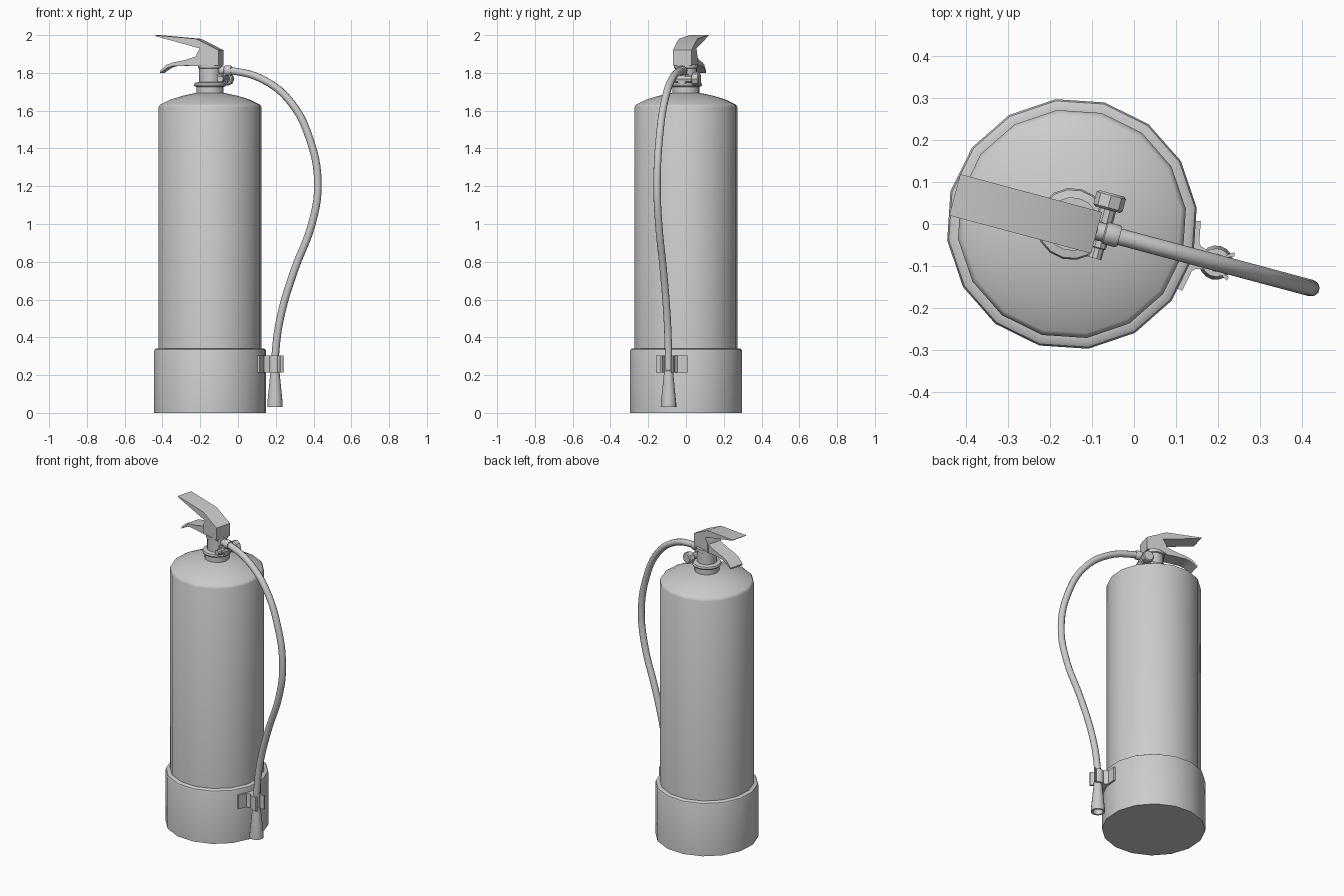
import bpy, bmesh
from math import cos, sin, pi, radians
from mathutils import Matrix, Vector

if "Cube" in bpy.data.objects:
    bpy.data.objects.remove(bpy.data.objects["Cube"])

# Everything is modelled around the tank axis, then turned 15 degrees into place
FRAME = Matrix.Translation((-0.148, 0, 0)) @ Matrix.Rotation(radians(-15), 4, 'Z')


def finish(name, bm, local=Matrix(), angle=35):
    bmesh.ops.recalc_face_normals(bm, faces=bm.faces)
    me = bpy.data.meshes.new(name)
    bm.to_mesh(me)
    bm.free()
    ob = bpy.data.objects.new(name, me)
    bpy.context.collection.objects.link(ob)
    ob.matrix_world = FRAME @ local
    smooth(ob, angle)
    return ob


def smooth(ob, angle):
    bpy.ops.object.select_all(action='DESELECT')
    ob.select_set(True)
    bpy.context.view_layer.objects.active = ob
    bpy.ops.object.shade_smooth_by_angle(angle=radians(angle))


def lathe(name, profile, sides=16, local=Matrix(), caps=True, angle=35):
    """Revolve (radius, height) points around z."""
    bm = bmesh.new()
    rings = [[bm.verts.new((r * cos(2 * pi * k / sides), r * sin(2 * pi * k / sides), z))
              for k in range(sides)] for r, z in profile]
    for a, b in zip(rings, rings[1:]):
        for k in range(sides):
            n = (k + 1) % sides
            bm.faces.new((a[k], a[n], b[n], b[k]))
    if caps:
        bm.faces.new(rings[0])
        bm.faces.new(rings[-1])
    return finish(name, bm, local, angle)


def extrude(name, outline, depth, local=Matrix(), angle=30):
    """Extrude a 2D outline along its local z."""
    bm = bmesh.new()
    face = bm.faces.new([bm.verts.new((x, y, 0)) for x, y in outline])
    new = bmesh.ops.extrude_face_region(bm, geom=[face])['geom']
    bmesh.ops.translate(bm, vec=(0, 0, depth), verts=[v for v in new if isinstance(v, bmesh.types.BMVert)])
    return finish(name, bm, local, angle)


def sideways(half):
    """Outline x,y -> local x,z, centred across the width."""
    return Matrix.Translation((0, half - 0.005, 0)) @ Matrix.Rotation(pi / 2, 4, 'X')


# Tank, base boot and neck
lathe("tank", [(0.274, 0.02), (0.274, 1.618), (0.268, 1.63), (0.262, 1.634), (0.21, 1.659),
               (0.15, 1.678), (0.085, 1.692), (0.07, 1.694)])
lathe("base_boot", [(0.3, 0), (0.3, 0.326), (0.296, 0.336), (0.286, 0.342), (0.27, 0.342)])
lathe("neck", [(0.072, 1.67), (0.072, 1.725), (0.082, 1.729), (0.086, 1.737), (0.082, 1.747),
               (0.066, 1.75), (0.058, 1.752), (0.058, 1.823), (0.064, 1.826), (0.064, 1.845)])

# Carry handle and squeeze lever
extrude("carry_handle", [(-0.288, 2.0), (-0.06, 1.98), (0.062, 1.92), (0.062, 1.84), (-0.06, 1.84),
                         (-0.06, 1.895), (-0.042, 1.93), (-0.282, 1.994)], 0.102, sideways(0.051))
extrude("squeeze_lever", [(-0.03, 1.895), (-0.06, 1.888), (-0.12, 1.869), (-0.19, 1.855), (-0.225, 1.843), (-0.262, 1.81),
                          (-0.26, 1.8), (-0.218, 1.828), (-0.185, 1.837), (-0.11, 1.838), (-0.03, 1.836)],
        0.09, sideways(0.045))

# Cross pin with knob, lying across the valve
along_y = Matrix.Translation((0.073, 0, 1.768)) @ Matrix.Rotation(-pi / 2, 4, 'X')
lathe("valve_pin", [(0.017, -0.065), (0.017, -0.04), (0.021, -0.038), (0.021, 0.06)], 10, along_y)
lathe("valve_knob", [(0.03, 0.055), (0.036, 0.06), (0.036, 0.09), (0.03, 0.095)], 8, along_y)
extrude("valve_block", [(0.03, -0.03), (0.09, -0.02), (0.09, 0.02), (0.03, 0.03)], 0.05,
        Matrix.Translation((0, 0, 1.745)))

# Hose and its fitting
lathe("hose_fitting", [(0.022, 0.03), (0.022, 0.08), (0.027, 0.083), (0.027, 0.112), (0.024, 0.118)], 12,
      Matrix.Translation((0, 0, 1.812)) @ Matrix.Rotation(pi / 2, 4, 'Y'))
path = [(0.07, 1.812), (0.125, 1.81), (0.285, 1.767), (0.438, 1.65), (0.547, 1.448), (0.591, 1.21),
        (0.557, 0.997), (0.464, 0.76), (0.389, 0.52), (0.36, 0.334), (0.356, 0.2)]
cu = bpy.data.curves.new("hose", 'CURVE')
cu.dimensions = '3D'
cu.bevel_depth = 0.02
cu.bevel_resolution = 3
cu.resolution_u = 5
cu.use_fill_caps = True
sp = cu.splines.new('BEZIER')
sp.bezier_points.add(len(path) - 1)
for p, (x, z) in zip(sp.bezier_points, path):
    p.co = Vector((x, 0, z))
    p.handle_left_type = p.handle_right_type = 'AUTO'
hose = bpy.data.objects.new("hose", cu)
bpy.context.collection.objects.link(hose)
hose.matrix_world = FRAME
bpy.ops.object.select_all(action='DESELECT')
hose.select_set(True)
bpy.context.view_layer.objects.active = hose
bpy.ops.object.convert(target='MESH')
smooth(bpy.context.view_layer.objects.active, 50)

# Hollow nozzle
at_hose = Matrix.Translation((0.356, 0, 0))
lathe("nozzle", [(0.018, 0.228), (0.024, 0.222), (0.026, 0.2), (0.041, 0.05), (0.041, 0.032),
                 (0.03, 0.032), (0.018, 0.15)], 16, at_hose)

# Hose clip: bent mounting plate, web and open ring
up = Matrix.Translation((0, 0, 0.215))
extrude("clip_plate", [(0.295, 0), (0.279, 0.083), (0.295, 0.086), (0.312, 0.0), (0.295, -0.086), (0.279, -0.083)],
        0.088, up)
extrude("clip_web", [(0.298, -0.042), (0.298, 0.042), (0.312, 0.028), (0.34, 0.02), (0.34, -0.02), (0.312, -0.028)],
        0.088, up)
arc = [radians(50 + 26 * k) for k in range(11)]
extrude("clip_ring", [(0.034 * cos(a), 0.034 * sin(a)) for a in arc] +
        [(0.021 * cos(a), 0.021 * sin(a)) for a in reversed(arc)], 0.088, at_hose @ up)
for s in (1, -1):
    extrude("clip_lip", [(0.014, s * 0.017), (0.023, s * 0.027), (0.036, s * 0.035), (0.038, s * 0.025)],
            0.088, at_hose @ up)
